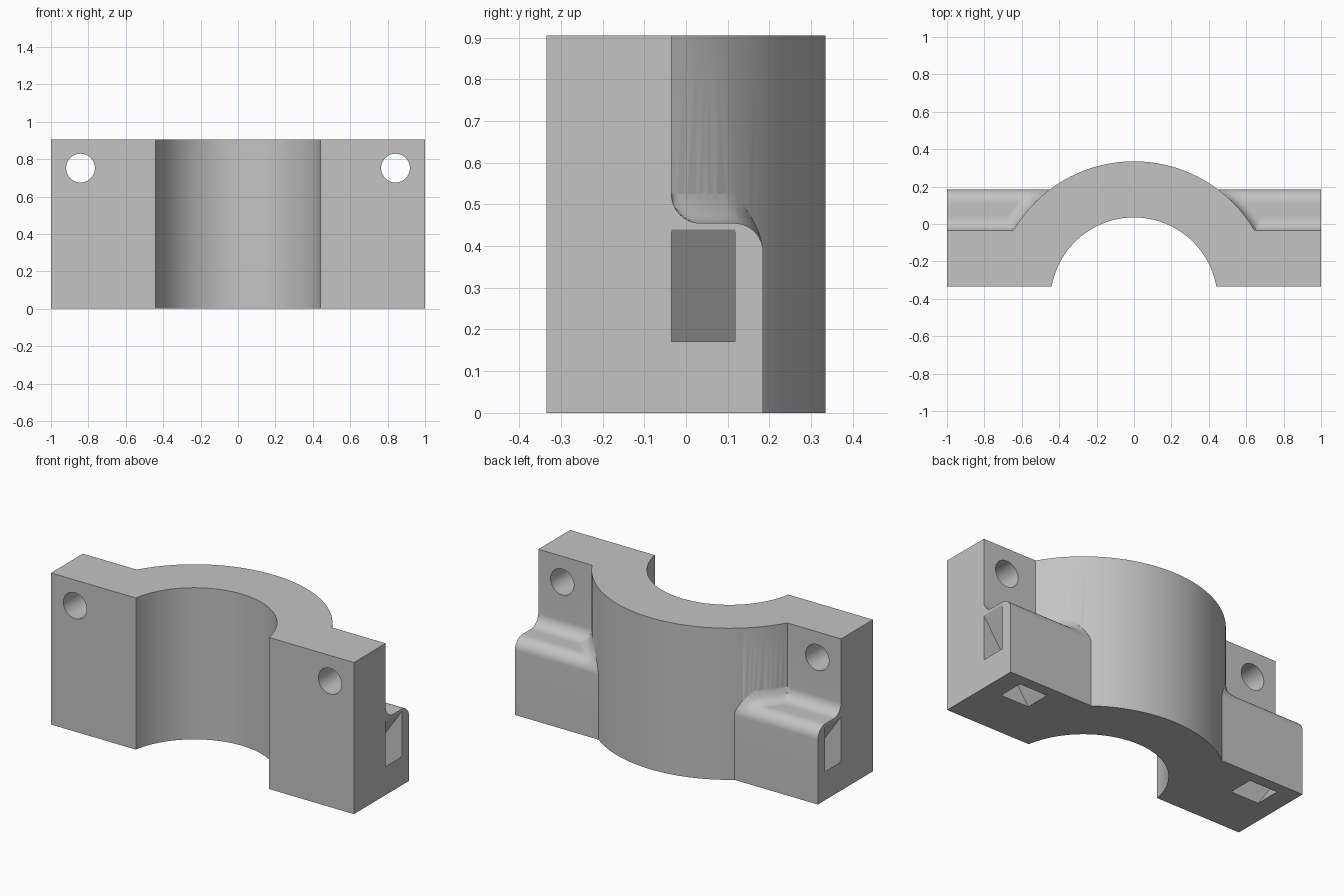
import bpy, bmesh
from math import sin, cos, pi, sqrt
from mathutils import Matrix

if "Cube" in bpy.data.objects:
    bpy.data.objects.remove(bpy.data.objects["Cube"])

# Main dimensions
HEIGHT = 0.905
FRONT, WALL, BACK = -0.335, -0.035, 0.185
STEP, FILLET = 0.455, 0.07
AXIS_Y, R_OUT, R_IN = -0.412, 0.747, 0.447

grey = bpy.data.materials.new("light grey")
grey.use_nodes = True
grey.diffuse_color = (0.55, 0.55, 0.55, 1)
grey.node_tree.nodes["Principled BSDF"].inputs["Base Color"].default_value = (0.55, 0.55, 0.55, 1)


def finish(name, bm):
    bmesh.ops.recalc_face_normals(bm, faces=bm.faces)
    mesh = bpy.data.meshes.new(name)
    bm.to_mesh(mesh)
    bm.free()
    mesh.materials.append(grey)
    ob = bpy.data.objects.new(name, mesh)
    bpy.context.collection.objects.link(ob)
    return ob


def cylinder(name, radius, length, matrix, segments):
    bm = bmesh.new()
    bmesh.ops.create_cone(bm, cap_ends=True, segments=segments, radius1=radius,
                          radius2=radius, depth=length, matrix=matrix)
    return finish(name, bm)


def box(name, lo, hi):
    bm = bmesh.new()
    size = [b - a for a, b in zip(lo, hi)]
    mid = [(a + b) / 2 for a, b in zip(lo, hi)]
    bmesh.ops.create_cube(bm, size=1, matrix=Matrix.Translation(mid) @ Matrix.Diagonal((*size, 1)))
    return finish(name, bm)


def prism_y(name, points, y0, y1):
    bm = bmesh.new()
    face = bm.faces.new([bm.verts.new((x, y0, z)) for x, z in points])
    out = bmesh.ops.extrude_face_region(bm, geom=[face])
    moved = [v for v in out["geom"] if isinstance(v, bmesh.types.BMVert)]
    bmesh.ops.translate(bm, verts=moved, vec=(0, y1 - y0, 0))
    return finish(name, bm)


def combine(target, tool, operation):
    tool.hide_render = True
    mod = target.modifiers.new(operation.lower(), "BOOLEAN")
    mod.operation, mod.object, mod.solver = operation, tool, "EXACT"
    bpy.context.view_layer.objects.active = target
    bpy.ops.object.modifier_apply(modifier=mod.name)
    bpy.data.objects.remove(tool)


# Stepped flange section (y, z), oversize where it is trimmed later
N = 10
arc = [i / N * pi / 2 for i in range(N + 1)]
section = [(FRONT - 0.1, -0.1), (FRONT - 0.1, 1), (WALL, 1)]
section += [(WALL + FILLET - FILLET * cos(a), STEP + FILLET - FILLET * sin(a)) for a in arc]
section += [(WALL + FILLET + i * 0.02, STEP) for i in range(1, 4)]
section += [(BACK - FILLET + FILLET * sin(a), STEP - FILLET + FILLET * cos(a)) for a in arc]
section += [(BACK, -0.1)]


def row(y, z):
    """One strip across the width, rising in a fillet towards the round body."""
    taper = 0 if y < WALL - 0.01 else min(1, max(0, (BACK - y) / FILLET))
    half = [(1.1, z)]
    for r in [R_OUT + FILLET * cos(a) for a in arc] + [R_OUT - 0.04]:
        gap = min(FILLET, max(0, R_OUT + FILLET - r))
        rise = FILLET - sqrt(max(0, FILLET ** 2 - gap ** 2))
        x = sqrt(r * r - (y - AXIS_Y) ** 2)
        half.append((x, max(z, min(z, STEP) + rise * taper)))
    return [(x, y, h) for x, h in half] + [(-x, y, h) for x, h in reversed(half)]


bm = bmesh.new()
rows = [[bm.verts.new(p) for p in row(y, z)] for y, z in section]
for a, b in zip(rows, rows[1:] + rows[:1]):
    for i in range(len(a) - 1):
        bm.faces.new((a[i], a[i + 1], b[i + 1], b[i]))
for end in (0, -1):
    bm.faces.new([r[end] for r in rows])
clamp = finish("clamp_half", bm)

# Round body, trimmed to size and bored out
axis = Matrix.Translation((0, AXIS_Y, HEIGHT / 2))
combine(clamp, cylinder("round_body", R_OUT, 1.3, axis, 160), "UNION")
combine(clamp, box("trim_box", (-1, FRONT, 0), (1, 0.5, HEIGHT)), "INTERSECT")
combine(clamp, cylinder("bore_cutter", R_IN, 2, axis, 128), "DIFFERENCE")

# Bolt holes and slanted tunnels from each side to the underside
for s in (1, -1):
    place = Matrix.Translation((s * 0.842, 0, 0.752)) @ Matrix.Rotation(pi / 2, 4, "X")
    combine(clamp, cylinder("bolt_hole_cutter", 0.077, 2, place, 48), "DIFFERENCE")
    slot = [(0.78, -0.145), (1.1, 0.315), (1.1, 0.584), (0.595, -0.145)]
    combine(clamp, prism_y("tunnel_cutter", [(s * x, z) for x, z in slot], WALL, 0.118), "DIFFERENCE")

# Smooth curves, crisp edges
bpy.ops.object.select_all(action="DESELECT")
clamp.select_set(True)
bpy.context.view_layer.objects.active = clamp
bpy.ops.object.shade_smooth_by_angle(angle=pi / 6)
